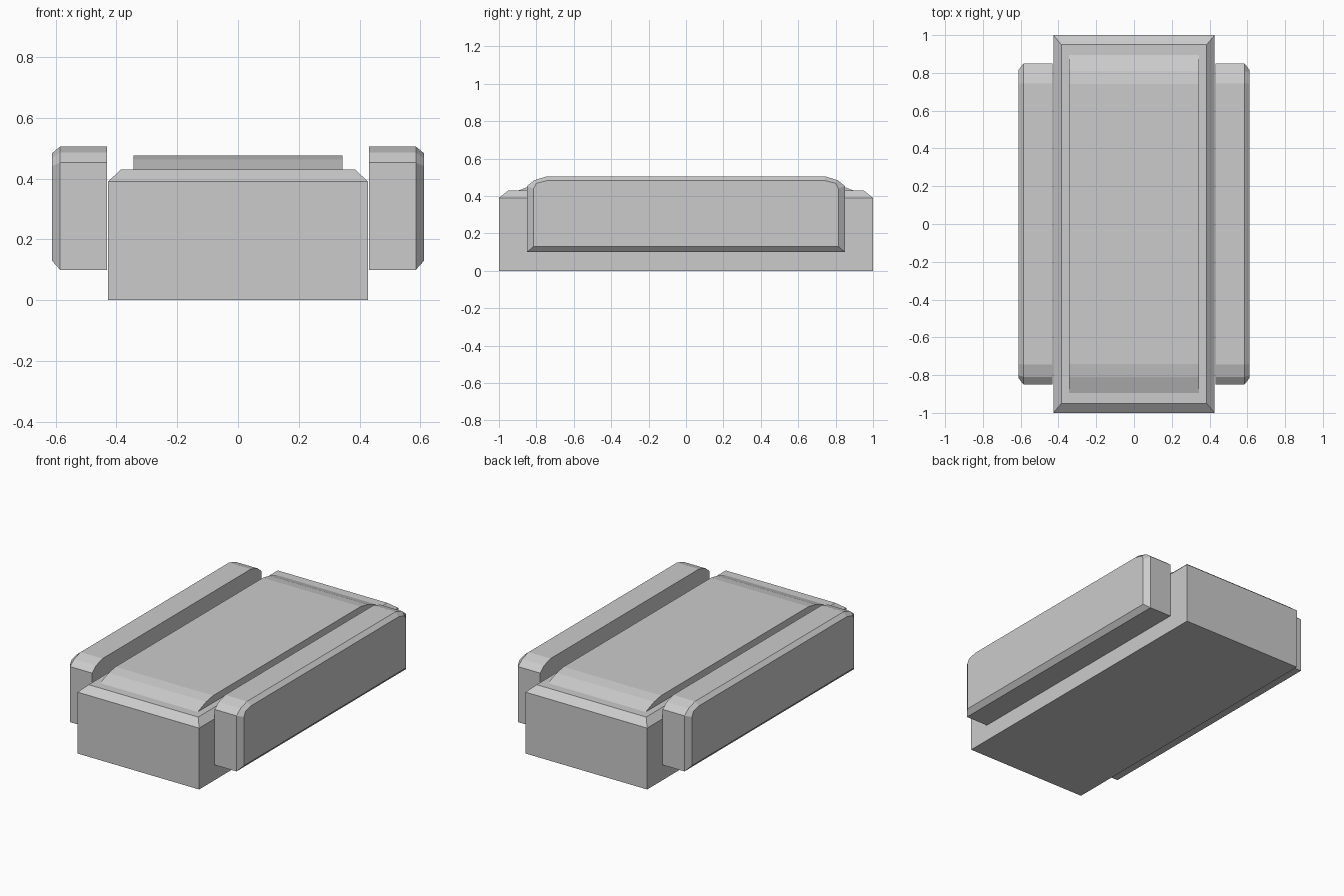
import bpy
import bmesh

cube = bpy.data.objects.get("Cube")
if cube:
    bpy.data.objects.remove(cube, do_unlink=True)

# Single flat colour
grey = bpy.data.materials.new("light_grey")
grey.use_nodes = True
color = (0.6, 0.6, 0.6, 1)
grey.diffuse_color = color
grey.node_tree.nodes["Principled BSDF"].inputs["Base Color"].default_value = color


def loft(name, sections):
    """Skin a closed solid through matching rings of points."""
    bm = bmesh.new()
    rings = [[bm.verts.new(p) for p in ring] for ring in sections]
    n = len(rings[0])
    for a, b in zip(rings, rings[1:]):
        for i in range(n):
            j = (i + 1) % n
            bm.faces.new((a[i], a[j], b[j], b[i]))
    bm.faces.new(rings[0])
    bm.faces.new(rings[-1])
    bmesh.ops.recalc_face_normals(bm, faces=bm.faces)
    mesh = bpy.data.meshes.new(name)
    bm.to_mesh(mesh)
    bm.free()
    mesh.materials.append(grey)
    obj = bpy.data.objects.new(name, mesh)
    bpy.context.collection.objects.link(obj)
    return obj


def rectangle(x, y, z):
    return [(-x, -y, z), (x, -y, z), (x, y, z), (-x, y, z)]


def side_profile(x, half):
    """Front half of a y-z outline, mirrored front to back."""
    return [(x, -y, z) for y, z in half] + [(x, y, z) for y, z in reversed(half)]


# Main body with a chamfered upper rim
loft("body", [rectangle(0.427, 1, 0), rectangle(0.427, 1, 0.39),
              rectangle(0.385, 0.95, 0.43)])

# Raised top panel, sloping down at both ends
panel = [(0.9, 0.428), (0.81, 0.462), (0.74, 0.475)]
loft("top_panel", [side_profile(x, panel) for x in (-0.343, 0.343)])

# Side blocks with bevelled outer edges
outline = [(0.85, 0.10), (0.85, 0.453), (0.81, 0.485), (0.745, 0.505)]
outer = [(0.815, 0.13), (0.815, 0.44), (0.80, 0.468), (0.74, 0.483)]
for name, s in (("left_side_block", 1), ("right_side_block", -1)):
    loft(name, [side_profile(s * 0.431, outline),
                side_profile(s * 0.585, outline),
                side_profile(s * 0.612, outer)])
